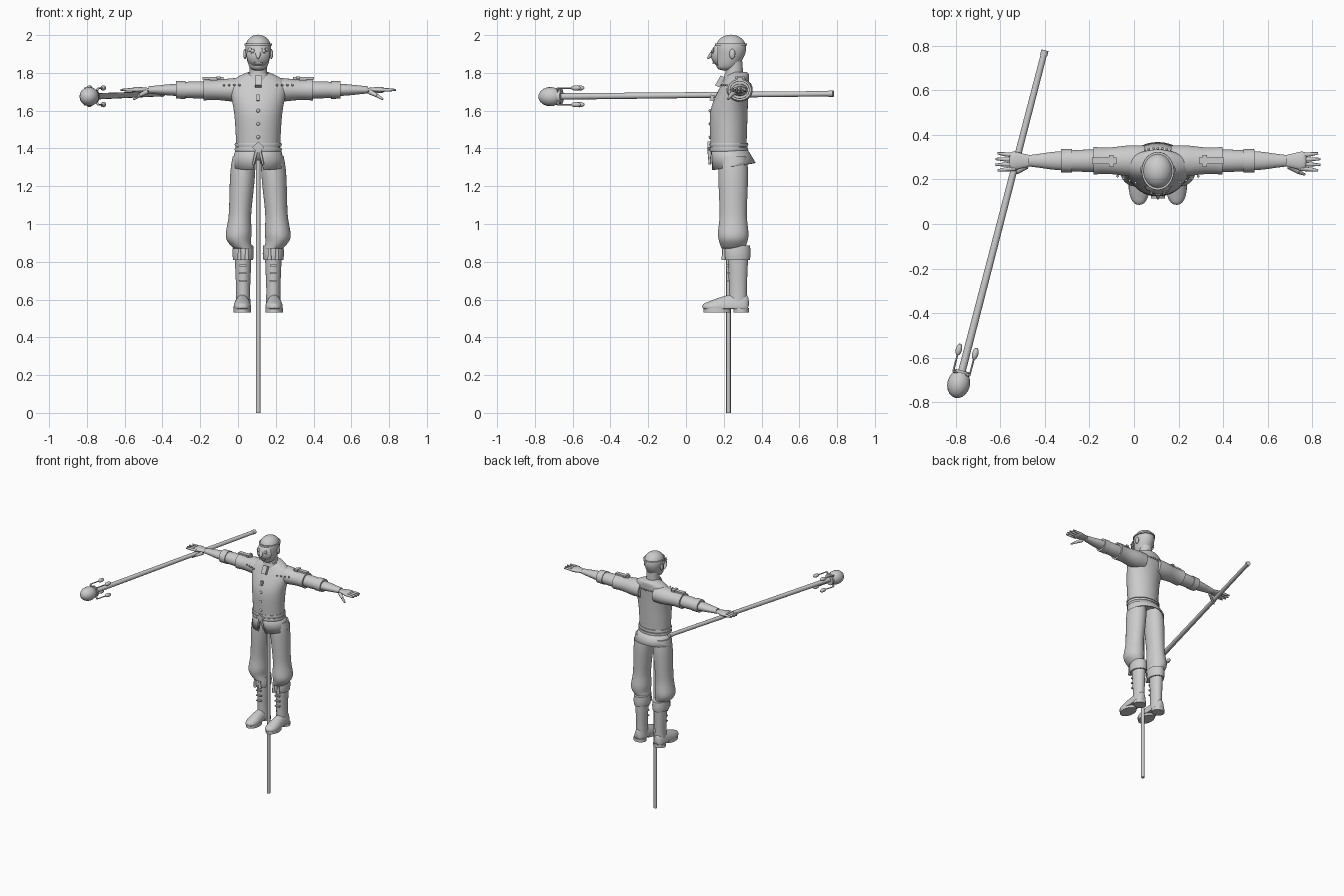
import bpy, bmesh, math
from math import sin, cos, pi
from mathutils import Vector, Matrix

if "Cube" in bpy.data.objects:
    bpy.data.objects.remove(bpy.data.objects["Cube"])

colour = (.6, .6, .6, 1)
grey = bpy.data.materials.new("plain grey")
grey.use_nodes = True
grey.diffuse_color = colour
grey.node_tree.nodes["Principled BSDF"].inputs["Base Color"].default_value = colour

MIDDLE = .107                # centre line of the figure
ARM_Y, ARM_Z = .284, 1.71    # axis of the outstretched arms
LEG, POLE_Y = .08, .225      # leg offset from the centre line, pole depth
SIDES = {"left": 1, "right": -1}


def at(side, x, y, z):
    return Vector((MIDDLE + side * x, y, z))


def finish(name, bm, subdivision=0):
    bmesh.ops.recalc_face_normals(bm, faces=bm.faces[:])
    mesh = bpy.data.meshes.new(name)
    bm.to_mesh(mesh)
    bm.free()
    mesh.materials.append(grey)
    part = bpy.data.objects.new(name, mesh)
    bpy.context.collection.objects.link(part)
    if subdivision:
        modifier = part.modifiers.new("Smooth", "SUBSURF")
        modifier.levels = modifier.render_levels = subdivision
    bpy.ops.object.select_all(action="DESELECT")
    part.select_set(True)
    bpy.context.view_layer.objects.active = part
    bpy.ops.object.shade_smooth_by_angle(angle=pi / 3)
    return part


def loft(name, axis, rings, centre, second, side=1, subdivision=2, floor=0, hem=True, count=16):
    """Rings are (position, radius); rules give each centre and second radius."""
    bm = bmesh.new()
    crease = bm.edges.layers.float.new("crease_edge")
    loops = []
    for place, radius in rings:
        ca, cb = centre(place)
        loop = []
        for i in range(count):
            turn = 2 * pi * (i + .5) / count
            a = ca + radius * cos(turn)
            b = cb + second(place, radius) * sin(turn)
            x, y, z = {"x": (place, a, b), "y": (a, place, b), "z": (a, b, place)}[axis]
            loop.append(bm.verts.new(at(side, x, y, max(z, floor))))
        loops.append(loop)
    for low, high in zip(loops, loops[1:]):
        for i in range(count):
            bm.faces.new((low[i - 1], low[i], high[i], high[i - 1]))
    for end in (loops[0], loops[-1]):
        for edge in bm.faces.new(end).edges:
            edge[crease] = float(hem)
    return finish(name, bm, subdivision)


def rod(name, start, end, radius, tip=None, count=12):
    run = end - start
    place = Matrix.Translation((start + end) / 2) @ run.to_track_quat("Z", "Y").to_matrix().to_4x4()
    bm = bmesh.new()
    bmesh.ops.create_cone(bm, cap_ends=True, segments=count, radius1=radius,
                          radius2=tip or radius, depth=run.length, matrix=place)
    return finish(name, bm)


def ball(name, centre, size, turn=Matrix()):
    bm = bmesh.new()
    place = Matrix.Translation(centre) @ turn @ Matrix.Diagonal((*size, 1))
    bmesh.ops.create_uvsphere(bm, u_segments=16, v_segments=10, radius=1, matrix=place)
    return finish(name, bm)


def stud(name, centre, radius=.006):
    return ball(name, centre, (radius, radius, radius))


def box(name, centre, size, axis="X", angle=0):
    bm = bmesh.new()
    place = Matrix.Translation(centre) @ Matrix.Rotation(angle, 4, axis) @ Matrix.Diagonal((*size, 1))
    bmesh.ops.create_cube(bm, size=1, matrix=place)
    return finish(name, bm)


# Support pole
rod("support_pole", at(1, 0, POLE_Y, 0), at(1, 0, POLE_Y, 1.34), .012)

# Head and neck, with the chin reaching forward
loft("neck", "z", [(1.74, .053), (1.79, .047), (1.86, .046)],
     lambda z: (0, .255), lambda z, r: r)
loft("head", "z", [(1.81, .04), (1.85, .057), (1.9, .068), (1.94, .072), (1.98, .058), (2.003, .02)],
     lambda z: (0, .238 - .3 * max(0, 1.9 - z)), lambda z, r: r * 1.18, hem=False)
loft("cap_band", "z", [(1.945, .073), (1.955, .072)],
     lambda z: (0, .238), lambda z, r: r * 1.18, subdivision=0, count=32)

# Mask with rayed eyes, nose and mouth
mask = bmesh.new()
bmesh.ops.create_uvsphere(mask, u_segments=24, v_segments=16, radius=.07,
                          matrix=Matrix.Translation(at(1, 0, .202, 1.895)))
bmesh.ops.bisect_plane(mask, geom=mask.verts[:] + mask.edges[:] + mask.faces[:],
                       plane_co=(0, .17, 0), plane_no=(0, 1, 0), clear_outer=True)
finish("mask", mask)
rod("mask_nose", at(1, 0, .14, 1.9), at(1, 0, .113, 1.875), .016, .004)
box("mask_mouth", at(1, 0, .147, 1.852), (.045, .012, .008))
for label, side in SIDES.items():
    eye = at(side, .029, .143, 1.915)
    stud(label + "_eye", eye, .01)
    for k in range(5):
        turn = pi * (k - 1) / 3
        ray = Vector((side * cos(turn), .2, sin(turn)))
        rod(label + "_eye_ray", eye, eye + ray * .022, .007, .001, 6)
    ball(label + "_ear", at(side, .07, .245, 1.9), (.009, .016, .026))

# Shirt body leaning back towards the shoulders
loft("torso", "z", [(1.39, .117), (1.5, .122), (1.6, .129), (1.68, .147), (1.735, .16),
                    (1.77, .13), (1.795, .08), (1.805, .05)],
     lambda z: (0, .225 + .3 * max(0, z - 1.62)),
     lambda z, r: min(r * .82, .103 - .25 * max(0, z - 1.62)), count=20)
loft("collar", "z", [(1.76, .066), (1.8, .056)],
     lambda z: (0, .262), lambda z, r: r, count=24)
box("shirt_placket", at(1, 0, .18, 1.755), (.036, .025, .06), angle=-.5)
box("shirt_tab", at(1, 0, .138, 1.668), (.016, .02, .032), angle=-.2)
for k in range(3):
    stud("shirt_button", at(1, 0, .13, 1.6 - .07 * k), .01)
for k in range(-4, 5):
    stud("back_stud", at(1, .02 * k, .34 - .001 * k * k, 1.74))

# Shirt skirt, flared and split at the front
skirt = bmesh.new()
columns = []
for i in range(33):
    sweep = i / 32
    column = []
    for k in range(3):
        turn = 2 * pi * (sweep - .25) + .1 * k * cos(pi * sweep)
        column.append(skirt.verts.new(at(1, (.117 + .014 * k) * cos(turn),
                                         .226 + .013 * k + (.094 + .011 * k) * sin(turn),
                                         1.405 + k * (.01 * sin(turn) - .05))))
    columns.append(column)
for here, there in zip(columns, columns[1:]):
    for k in range(2):
        skirt.faces.new((here[k], there[k], there[k + 1], here[k + 1]))
finish("shirt_skirt", skirt).modifiers.new("Thickness", "SOLIDIFY").thickness = .008

# Double belt with a diamond buckle and hanging tails
for height in (1.395, 1.42):
    loft("belt", "z", [(height - .01, .122), (height, .126), (height + .01, .122)],
         lambda z: (0, .227), lambda z, r: r * .82, subdivision=0, count=32)
box("belt_buckle", at(1, 0, .123, 1.405), (.044, .016, .044), "Y", pi / 4)

for label, side in SIDES.items():
    rod(label + "_belt_tail", at(side, .008, .122, 1.39), at(side, .026, .126, 1.315), .009, .006, 6)

    # Sleeves, cuff and forearm along one axis
    def arm(name, rings, flatness, hem=True):
        loft(label + name, "x", rings, lambda x: (ARM_Y, ARM_Z), lambda x, r: r * flatness, side, hem=hem)

    arm("_upper_sleeve", [(.06, .07), (.13, .073), (.2, .061), (.25, .06), (.29, .064)], .9)
    arm("_lower_sleeve", [(.25, .05), (.33, .052), (.39, .048)], .9)
    arm("_sleeve_cuff", [(.385, .054), (.435, .053)], .9)
    arm("_forearm", [(.41, .045), (.47, .042), (.53, .032), (.58, .026)], .75)
    arm("_palm", [(.56, .026), (.6, .03), (.64, .044), (.67, .042)], .4, False)

    # Fingers and thumb
    for k in range(4):
        spread = k - 1.5
        root, middle, tip = (at(side, x, ARM_Y - .005 + spread * gap, ARM_Z) for x, gap in (
            (.64, .02), (.69, .023), (.735 - .01 * abs(spread), .026)))
        rod(label + "_finger", root, middle, .011, .009, 8)
        rod(label + "_fingertip", middle, tip, .009, .005, 8)
    knuckle = at(side, .63, .235, 1.68)
    rod(label + "_thumb", at(side, .59, .26, 1.7), knuckle, .014, .01, 8)
    rod(label + "_thumb_tip", knuckle, at(side, .66, .222, 1.66), .01, .005, 8)

    # Shoulder strap and studs
    box(label + "_shoulder_strap", at(side, .24, ARM_Y, 1.772), (.11, .03, .012))
    box(label + "_strap_buckle", at(side, .21, ARM_Y, 1.775), (.02, .05, .014))
    for k in range(4):
        stud(label + "_chest_stud", at(side, .1 + .027 * k, .185 + .01 * k, 1.735))

    # Trousers gathered into the boots
    loft(label + "_trouser_leg", "z", [(1.36, .06), (1.28, .071), (1.1, .061), (1.02, .06),
                                       (.95, .073), (.91, .066), (.87, .05)],
         lambda z: (LEG + .02 * (1.3 - z) / .3 * (z > .9), .25), lambda z, r: r + .013, side)
    loft(label + "_boot_cuff", "z", [(.81, .054), (.84, .059), (.885, .055)],
         lambda z: (LEG, .27), lambda z, r: r + .016, side)
    loft(label + "_boot_shaft", "z", [(.56, .04), (.66, .037), (.74, .042), (.83, .045)],
         lambda z: (LEG, .275), lambda z, r: r + .01, side)

    # Foot rising from toe to ankle, on a sole and heel
    loft(label + "_foot", "y", [(.085, .016), (.11, .04), (.16, .05), (.23, .043), (.3, .041), (.335, .025)],
         lambda y: (LEG + .004, .56), lambda y, r: min(.07, .4 * y - .018), side, floor=.55, hem=False)
    for name, depth, length in (("_sole", .165, .072), ("_heel", .292, .042)):
        loft(label + name, "z", [(.532, .047), (.556, .047)],
             lambda z: (LEG + .004, depth), lambda z, r: length, side, subdivision=0, count=24)
    for k in range(3):
        box(label + "_boot_strap", at(side, LEG, .22, .7 + .04 * k), (.036, .018, .009))
    for shift in (-.02, .02):
        top = at(side, LEG + shift, .2, .87)
        rod(label + "_boot_tassel", top, top - Vector((0, 0, .06)), .008, .012, 6)

# Staff held in the right hand
start, end = Vector((-.4, .78, 1.69)), Vector((-.775, -.67, 1.675))
aim = (end - start).normalized()
across = aim.cross(Vector((0, 0, 1))).normalized()
upward = across.cross(aim)
facing = aim.to_track_quat("Z", "Y").to_matrix().to_4x4()
rod("staff", start, end, .014, .017)
rod("staff_end_band", start, start + aim * .025, .0165)
rod("staff_collar", end - aim * .012, end, .042, count=20)
rod("staff_head_base", end, end + aim * .045, .034, .05, 16)
ball("staff_head", end + aim * .05, (.051, .051, .064), facing)
for a in (-1, 1):
    for b in (-1, 1):
        root = end + across * a * .038 + upward * b * .044
        rod("staff_prong", root, root - aim * .08, .004, count=8)
        rod("staff_prong_foot", end, root, .006, count=8)
        ball("staff_bead", root - aim * .1, (.014, .014, .027), facing)
